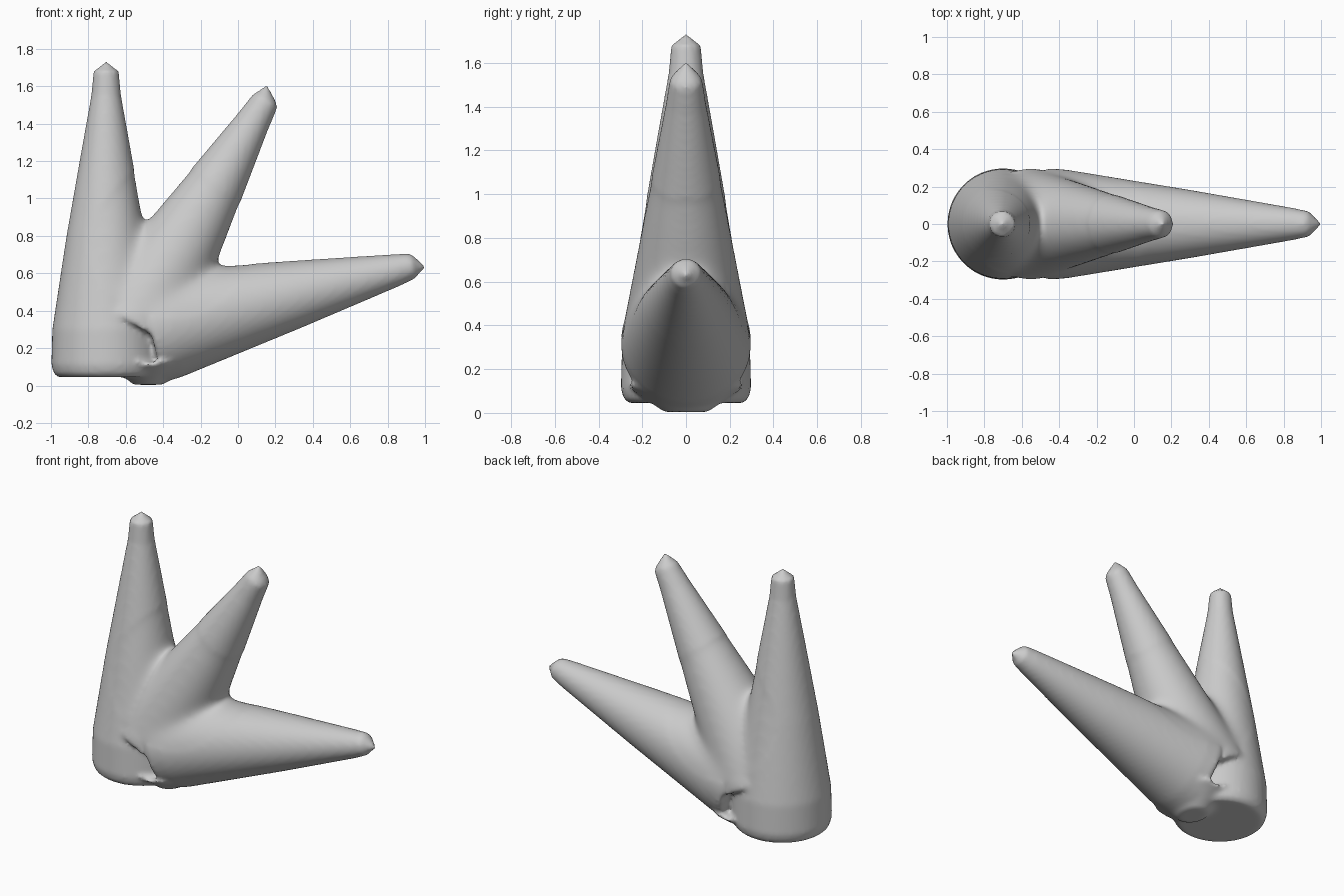
import bpy, bmesh
from mathutils import Vector

if "Cube" in bpy.data.objects:
    bpy.data.objects.remove(bpy.data.objects["Cube"])

SIDES = 48


def add_prong(bm, rings, tip):
    """Tapered prong: rings of (x, z, radius) along an axis, closed by a small nub."""
    axis = Vector((rings[-1][0] - rings[0][0], 0, rings[-1][1] - rings[0][1]))
    rot = Vector((0, 0, 1)).rotation_difference(axis.normalized()).to_matrix()
    loops = []
    for x, z, r in rings:
        made = bmesh.ops.create_circle(bm, segments=SIDES, radius=r)["verts"]
        for v in made:
            v.co = rot @ v.co + Vector((x, 0, z))
        loops.append(made)
    for a, b in zip(loops, loops[1:]):
        for i in range(SIDES):
            j = (i + 1) % SIDES
            bm.faces.new((a[i], a[j], b[j], b[i]))
    bm.faces.new(loops[0])
    end = bm.verts.new((tip[0], 0, tip[1]))
    for i in range(SIDES):
        bm.faces.new((loops[-1][i], loops[-1][(i + 1) % SIDES], end))


bm = bmesh.new()
# upright prong with the rounded foot
add_prong(bm, [(-.70, .045, .26), (-.70, .065, .285), (-.70, .11, .298), (-.70, .30, .293),
               (-.705, .80, .212), (-.705, 1.2, .142), (-.705, 1.55, .08),
               (-.705, 1.68, .068), (-.705, 1.70, .04)], (-.705, 1.74))
# middle leaning prong
add_prong(bm, [(-.56, .33, .30), (-.22, .90, .191), (.08, 1.41, .092),
               (.145, 1.52, .075), (.155, 1.54, .06)], (.155, 1.61))
# low leaning prong
add_prong(bm, [(-.47, .305, .285), (-.455, .309, .298), (-.36, .331, .29), (.30, .487, .182),
               (.85, .618, .086), (.935, .64, .068), (.95, .644, .05)], (1.01, .63))
# flat pad where the low prong meets the ground
pad = bmesh.ops.create_cone(bm, cap_ends=True, segments=32, radius1=.08, radius2=.22, depth=.12)["verts"]
for v in pad:
    v.co = Vector((v.co.x - .48, v.co.y * 1.25, v.co.z + .064))
bmesh.ops.recalc_face_normals(bm, faces=bm.faces)
mesh = bpy.data.meshes.new("three_pronged_body")
bm.to_mesh(mesh)
bm.free()
body = bpy.data.objects.new("three_pronged_body", mesh)
bpy.context.collection.objects.link(body)
bpy.context.view_layer.objects.active = body
body.select_set(True)

# fuse the prongs into one skin
fuse = body.modifiers.new("fuse", "REMESH")
fuse.mode = "VOXEL"
fuse.voxel_size = .016
bpy.ops.object.modifier_apply(modifier="fuse")

# soften the joints between prongs, then lightly the whole skin
bm = bmesh.new()
bm.from_mesh(body.data)
centre = Vector((-.38, 0, .72))
joint = [v for v in bm.verts if (v.co - centre).length < .46]
for _ in range(28):
    bmesh.ops.smooth_vert(bm, verts=joint, factor=.5, use_axis_x=True, use_axis_y=True, use_axis_z=True)
for _ in range(2):
    bmesh.ops.smooth_vert(bm, verts=bm.verts, factor=.5, use_axis_x=True, use_axis_y=True, use_axis_z=True)
bm.to_mesh(body.data)
bm.free()
bpy.ops.object.shade_smooth()
